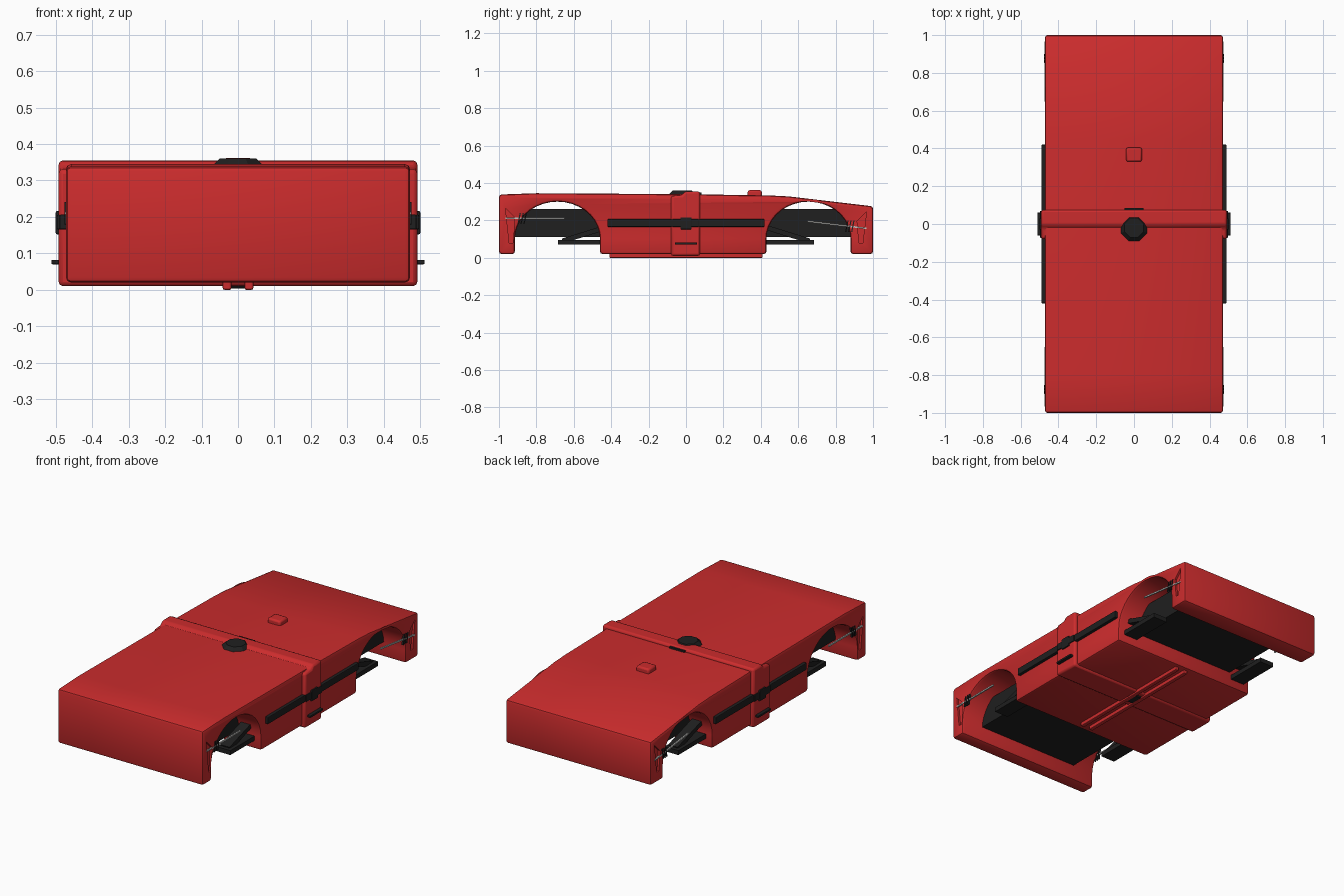
import bpy
import bmesh
from math import cos, sin, pi, radians

cube = bpy.data.objects.get("Cube")
if cube:
    bpy.data.objects.remove(cube)


def material(name, rgb):
    m = bpy.data.materials.new(name)
    m.use_nodes = True
    m.diffuse_color = (*rgb, 1)
    m.node_tree.nodes["Principled BSDF"].inputs["Base Color"].default_value = (*rgb, 1)
    return m


RED = material("red", (0.6, 0.025, 0.026))
BLACK = material("black", (0.014, 0.014, 0.014))
GREY = material("light_grey", (0.55, 0.55, 0.53))


def prism(name, profile, x0, x1, mat, bevel=0.0, segments=2):
    """Extrude a (y, z) profile from x0 to x1."""
    bm = bmesh.new()
    face = bm.faces.new([bm.verts.new((x0, y, z)) for y, z in profile])
    new = bmesh.ops.extrude_face_region(bm, geom=[face])["geom"]
    verts = [v for v in new if isinstance(v, bmesh.types.BMVert)]
    bmesh.ops.translate(bm, verts=verts, vec=(x1 - x0, 0, 0))
    bmesh.ops.recalc_face_normals(bm, faces=bm.faces)
    mesh = bpy.data.meshes.new(name)
    bm.to_mesh(mesh)
    bm.free()
    mesh.materials.append(mat)
    ob = bpy.data.objects.new(name, mesh)
    bpy.context.collection.objects.link(ob)
    if bevel:
        mod = ob.modifiers.new("bevel", "BEVEL")
        mod.width, mod.segments = bevel, segments
        mod.limit_method, mod.angle_limit = "ANGLE", radians(35)
    return ob


def box(name, x, y, z, mat, bevel=0.0):
    corners = [(y[0], z[0]), (y[1], z[0]), (y[1], z[1]), (y[0], z[1])]
    return prism(name, corners, x[0], x[1], mat, bevel)


def bar(name, a, b, width, x0, x1, mat):
    """Straight bar between two (y, z) points."""
    dy, dz = b[0] - a[0], b[1] - a[1]
    k = width / 2 / (dy * dy + dz * dz) ** 0.5
    ny, nz = -dz * k, dy * k
    pts = [(a[0] - ny, a[1] - nz), (b[0] - ny, b[1] - nz),
           (b[0] + ny, b[1] + nz), (a[0] + ny, a[1] + nz)]
    return prism(name, pts, x0, x1, mat)


def mirrored(ob):
    ob.modifiers.new("mirror", "MIRROR")
    return ob


def smooth(ob):
    bpy.ops.object.select_all(action="DESELECT")
    ob.select_set(True)
    bpy.context.view_layer.objects.active = ob
    bpy.ops.object.shade_smooth_by_angle(angle=radians(30))


def arch(y0, y1, floor=0.02, spring=0.1, top=0.3, n=18):
    mid, r = (y0 + y1) / 2, (y1 - y0) / 2
    curve = [(mid - r * cos(pi * i / n), spring + (top - spring) * sin(pi * i / n))
             for i in range(n + 1)]
    return [(y0, floor)] + curve + [(y1, floor)]


# Main shell with both wheel arches
roof = [(1, 0.275), (0.55, 0.328), (0.45, 0.333), (0, 0.34), (-0.8, 0.345), (-1, 0.338)]
shell = prism("body_shell", [(-1, 0.02)] + arch(-0.915, -0.46) + arch(0.43, 0.88)
              + [(1, 0.02)] + roof, -0.472, 0.472, RED, 0.014)

# Shallow recesses beside the arches
for sign, lift in ((-1, 0), (1, -0.02)):
    pts = [(0.965 * sign, 0.265 + lift), (0.915 * sign, 0.215 + lift),
           (0.925 * sign, 0.08), (0.945 * sign, 0.08)]
    cutter = mirrored(prism("recess_cutter", pts, 0.46, 0.5, RED))
    cutter.hide_render = True
    mod = shell.modifiers.new("recess", "BOOLEAN")
    mod.object, mod.solver = cutter, "EXACT"
    bpy.context.view_layer.objects.active = shell
    for name in [m.name for m in shell.modifiers]:
        bpy.ops.object.modifier_apply(modifier=name)
    bpy.data.objects.remove(cutter)
smooth(shell)

# Centre band with raised lip
band = prism("centre_band", [(-0.08, 0.01), (0.075, 0.01), (0.075, 0.355), (-0.005, 0.355),
             (-0.022, 0.335), (-0.08, 0.33)], -0.492, 0.492, RED, 0.012)
smooth(band)

# Chassis blocks, suspension arms and rods at each end
for end, sign, y_in, y_out in (("front", -1, 0.45, 0.925), ("rear", 1, 0.42, 0.89)):
    box(end + "_chassis_block", (-0.33, 0.33), sorted((sign * y_in, sign * y_out)),
        (0.11, 0.262), BLACK)
    mirrored(bar(end + "_lower_arm", (sign * 0.4, 0.083), (sign * 0.685, 0.083),
                 0.026, 0.34, 0.43, BLACK))
    mirrored(bar(end + "_upper_arm", (sign * 0.42, 0.165), (sign * 0.66, 0.09),
                 0.026, 0.35, 0.41, BLACK))
    z_out = 0.21 if sign < 0 else 0.157
    z_in = 0.21 if sign < 0 else 0.195
    mirrored(bar(end + "_rod", (sign * 0.65, z_in), (sign * 0.965, z_out),
                 0.008, 0.466, 0.474, GREY))
    for i in range(3):
        y = sign * (0.86 + 0.016 * i)
        z = z_in + (z_out - z_in) * 0.7
        mirrored(bar(f"{end}_spring_coil_{i + 1}", (y - 0.006, z - 0.03),
                     (y + 0.006, z + 0.03), 0.006, 0.464, 0.476, BLACK))

# Side rails, latches and handles
mirrored(box("side_rail", (0.46, 0.49), (-0.42, 0.42), (0.165, 0.206), BLACK, 0.004))
mirrored(box("side_rail_cover", (0.48, 0.497), (-0.075, 0.07), (0.165, 0.206), BLACK, 0.004))
mirrored(box("side_latch", (0.48, 0.5), (-0.03, 0.03), (0.152, 0.216), BLACK, 0.004))
mirrored(box("side_handle", (0.48, 0.512), (-0.06, 0.06), (0.07, 0.082), BLACK, 0.003))

# Roof details
smooth(box("roof_button", (-0.042, 0.042), (0.33, 0.405), (0.32, 0.361), RED, 0.01))
box("roof_strip", (-0.05, 0.05), (0.07, 0.084), (0.33, 0.348), BLACK)


def cap(name, y, z, depth, r_low, r_high):
    bpy.ops.mesh.primitive_cone_add(vertices=8, radius1=r_low, radius2=r_high, depth=depth,
                                    location=(0, y, z), rotation=(0, 0, pi / 8))
    ob = bpy.context.object
    ob.name = name
    ob.data.materials.append(BLACK)


cap("roof_cap", -0.02, 0.35, 0.02, 0.076, 0.055)
cap("floor_cap", 0, 0.011, 0.014, 0.04, 0.055)

# Floor runners
mirrored(box("floor_runner", (0.018, 0.042), (-0.41, 0.41), (0, 0.03), RED, 0.005))
